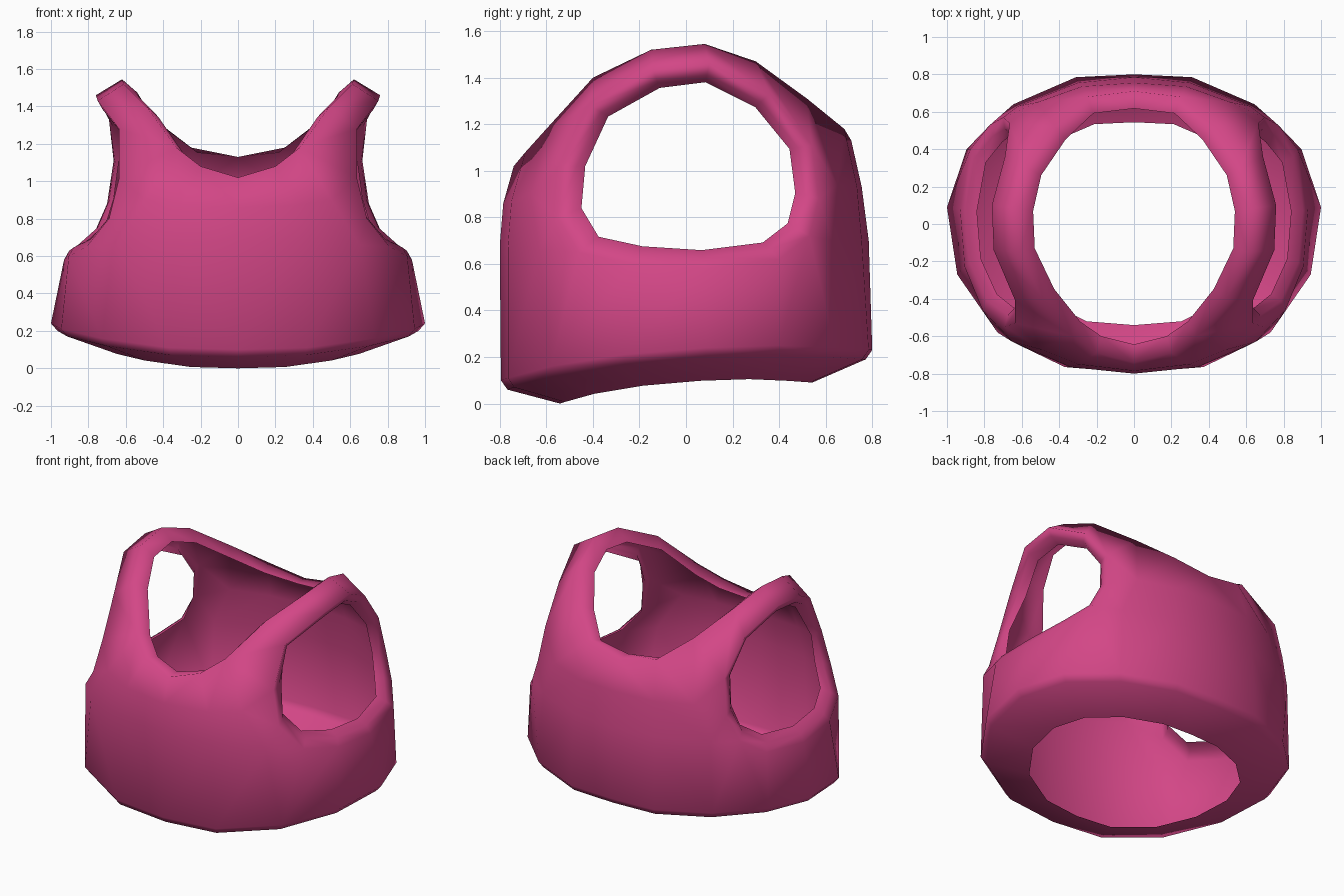
import bpy, bmesh
from mathutils import Vector

if "Cube" in bpy.data.objects:
    bpy.data.objects.remove(bpy.data.objects["Cube"])

bm = bmesh.new()


def ring(points):
    return [bm.verts.new(p) for p in points]


def strip(a, b, closed=False):
    n = len(a)
    for i in range(n if closed else n - 1):
        j = (i + 1) % n
        bm.faces.new((a[i], a[j], b[j], b[i]))


# Hem: right half of the outer edge, front to back
hem_pts = [(0, -.795, .10), (.37, -.765, .11), (.73, -.58, .16),
           (.945, -.27, .21), (1, .09, .24), (.895, .40, .25),
           (.645, .64, .24), (.31, .785, .23), (0, .80, .23)]
B = ring(hem_pts)
B2 = ring([(x * .965, y * .965, z - .04) for x, y, z in hem_pts])
B3 = ring([(x * .685, y * .68, (z - .10) * .7) for x, y, z in hem_pts])
strip(B, B2)
strip(B2, B3)

# Armhole: outer edge, from the bottom round the front and over the strap
arm_pts = [(.93, .08, .58), (.905, -.23, .60), (.81, -.46, .65),
           (.69, -.55, .80), (.635, -.53, 1.02), (.635, -.41, 1.28),
           (.75, -.14, 1.43), (.76, .10, 1.46), (.69, .36, 1.33),
           (.665, .54, 1.11), (.70, .57, .88), (.77, .53, .72),
           (.875, .40, .62)]


def arm_in(p, k, d):
    x, y, z = p
    return (x - d * (.01 + .08 * abs(z - 1.02) / .44),
            .01 + (y - .01) * k, 1.02 + (z - 1.02) * k)


A = ring(arm_pts)
Amid = ring([arm_in(p, .89, .3) for p in arm_pts])
Ain = ring([arm_in(p, .82, 1) for p in arm_pts])
strip(A, Amid, True)
strip(Amid, Ain, True)

# Neckline: outer edge, front to back
neck_pts = [(0, -.74, 1.02), (.20, -.69, 1.08), (.33, -.60, 1.18),
            (.49, -.40, 1.40), (.61, -.15, 1.52), (.62, .08, 1.545),
            (.57, .30, 1.47), (.42, .52, 1.31), (.25, .68, 1.18),
            (0, .71, 1.13)]
N = ring(neck_pts)
Nin = ring([(x * .87, y * .87, z - .07 * x / .62) for x, y, z in neck_pts])
strip(N, Nin)

# Chest and back panels
C0, C1, C2 = ring([(0, -.80, .68), (.34, -.765, .68), (.65, -.63, .66)])
D0, D1, D2 = ring([(0, -.785, .86), (.30, -.75, .87), (.50, -.67, .90)])
C6, C7, C8 = ring([(.62, .63, .70), (.30, .755, .70), (0, .785, .70)])
D6, D7, D8 = ring([(.52, .65, .94), (.28, .735, .93), (0, .755, .93)])
for f in [
    # front
    (B[0], B[1], C1, C0), (B[1], B[2], C2, C1), (C0, C1, D1, D0),
    (C1, C2, D2, D1), (C2, A[2], A[3]), (C2, A[3], D2),
    (D2, A[3], A[4], N[2]), (D1, D2, N[2], N[1]), (D0, D1, N[1], N[0]),
    # side below the armhole
    (B[2], A[2], C2), (B[2], B[3], A[1], A[2]), (B[3], B[4], A[0], A[1]),
    (B[4], B[5], A[12], A[0]), (B[5], B[6], A[11], A[12]),
    (B[6], C6, A[11]),
    # back
    (B[6], B[7], C7, C6), (B[7], B[8], C8, C7), (C6, C7, D7, D6),
    (C7, C8, D8, D7), (C6, D6, A[10], A[11]), (D6, N[8], N[7], A[9]),
    (D6, A[9], A[10]), (D6, D7, N[8]), (D7, D8, N[9], N[8]),
]:
    bm.faces.new(f)
# shoulder strap
strip(N[2:8], A[4:10])

# Outward normals, smooth shading
bmesh.ops.recalc_face_normals(bm, faces=bm.faces)
bm.normal_update()
front = [f for f in C0.link_faces][0]
if front.normal.y > 0:
    bmesh.ops.reverse_faces(bm, faces=bm.faces)
for f in bm.faces:
    f.smooth = True

mesh = bpy.data.meshes.new("vest")
bm.to_mesh(mesh)
bm.free()
vest = bpy.data.objects.new("vest", mesh)
bpy.context.collection.objects.link(vest)
pink = bpy.data.materials.new("pink")
pink.diffuse_color = (.65, .062, .24, 1)
pink.use_nodes = True
pink.node_tree.nodes["Principled BSDF"].inputs["Base Color"].default_value = pink.diffuse_color
mesh.materials.append(pink)

# Left half
mirror = vest.modifiers.new("mirror", 'MIRROR')
mirror.use_axis[0] = True
mirror.use_clip = True
mirror.merge_threshold = .001
